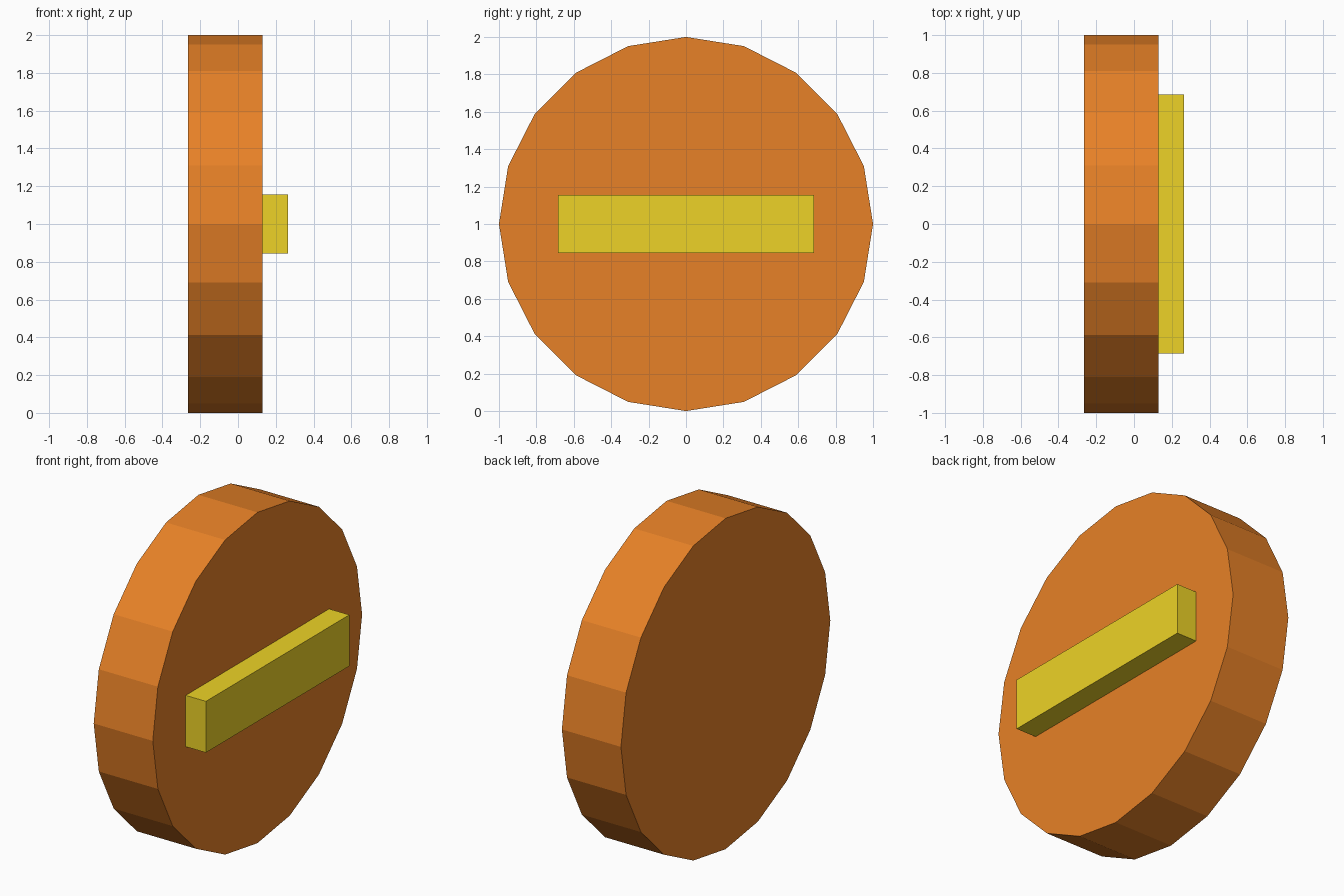
import bpy
from math import pi

if "Cube" in bpy.data.objects:
    bpy.data.objects.remove(bpy.data.objects["Cube"])


def paint(obj, name, color):
    mat = bpy.data.materials.new(name)
    mat.diffuse_color = (*color, 1)
    mat.use_nodes = True
    mat.node_tree.nodes["Principled BSDF"].inputs["Base Color"].default_value = mat.diffuse_color
    obj.data.materials.append(mat)


# Upright 20-sided disc, axis along x
X_BACK, X_FACE, X_BAR = -0.265, 0.13, 0.265
bpy.ops.mesh.primitive_cylinder_add(
    vertices=20, radius=1, depth=X_FACE - X_BACK,
    location=((X_BACK + X_FACE) / 2, 0, 1), rotation=(0, pi / 2, 0))
disc = bpy.context.object
disc.name = "disc"
paint(disc, "orange", (0.8, 0.22, 0.02))

# Raised horizontal bar on the right face
bpy.ops.mesh.primitive_cube_add(size=1, location=((X_FACE + X_BAR) / 2, 0, 1))
bar = bpy.context.object
bar.name = "raised_bar"
bar.scale = (X_BAR - X_FACE, 1.37, 0.31)
paint(bar, "yellow", (0.85, 0.65, 0.02))
